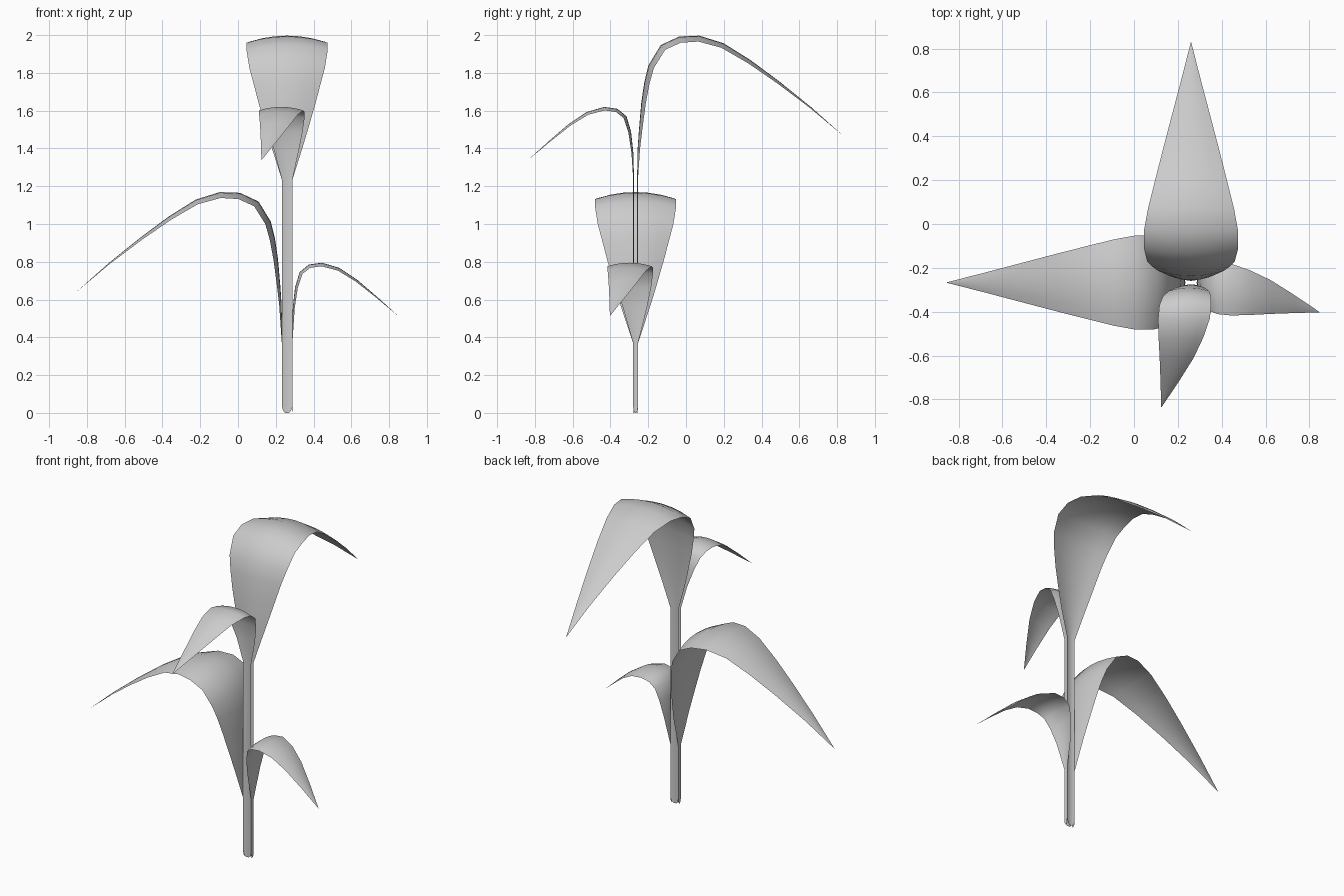
import bpy, bmesh, math
from mathutils import Vector, Matrix

if "Cube" in bpy.data.objects:
    bpy.data.objects.remove(bpy.data.objects["Cube"])

STEM = Vector((0.26, -0.267, 0))

# Blade rows: distance from stem, height, half width, sideways drift
BIG = [(0.003, 1.40, 0.080, 0), (0.010, 1.50, 0.110, 0), (0.022, 1.64, 0.150, 0),
       (0.038, 1.75, 0.178, 0), (0.060, 1.84, 0.200, 0), (0.125, 1.947, 0.215, 0),
       (0.223, 1.993, 0.214, 0), (0.330, 1.997, 0.197, 0), (0.458, 1.957, 0.167, 0),
       (0.600, 1.868, 0.131, 0), (0.750, 1.757, 0.091, 0), (0.920, 1.62, 0.045, 0),
       (1.088, 1.47, 0.001, 0)]
SMALL = [(0.004, 1.38, 0.063, -0.003), (0.016, 1.49, 0.092, -0.010),
         (0.040, 1.57, 0.110, -0.018), (0.088, 1.61, 0.118, -0.026),
         (0.158, 1.62, 0.118, -0.032), (0.250, 1.593, 0.102, -0.046),
         (0.345, 1.53, 0.077, -0.066), (0.450, 1.44, 0.041, -0.098),
         (0.560, 1.34, 0.001, -0.135)]


def leaf(name, blade, turn, offset, drop, stalk_top, stalk_w):
    """Arched strip: a rounded stalk from the ground that widens into a bent blade."""
    stalk = [(0, 0, stalk_w * 0.35, 0), (0, 0.012, stalk_w * 0.75, 0),
             (0, 0.035, stalk_w, 0), (0, stalk_top, stalk_w, 0)]
    rows = stalk + [(d, z - drop, w, s) for d, z, w, s in blade]
    spine = [Vector((d, z)) for d, z, w, s in rows]
    bm = bmesh.new()
    grid = []
    for i, (d, z, w, s) in enumerate(rows):
        a, b = spine[max(i - 1, 0)], spine[min(i + 1, len(rows) - 1)]
        t = (b - a).normalized()
        n = Vector((-t.y, t.x))
        sag = 0.16 * w
        line = []
        for k in range(-3, 4):
            u = k / 3
            p = spine[i] - n * sag * u * u
            # outward is -y before turning, sideways is x
            line.append(bm.verts.new((s + u * w, -(p.x + offset), p.y)))
        grid.append(line)
    for r0, r1 in zip(grid, grid[1:]):
        for k in range(6):
            bm.faces.new((r0[k], r0[k + 1], r1[k + 1], r1[k]))
    bm.transform(Matrix.Translation(STEM) @ Matrix.Rotation(math.radians(turn), 4, 'Z'))
    for f in bm.faces:
        f.smooth = True
    me = bpy.data.meshes.new(name)
    bm.to_mesh(me)
    bm.free()
    ob = bpy.data.objects.new(name, me)
    bpy.context.collection.objects.link(ob)


# Upper pair, then the lower pair turned a quarter with narrower stalks
leaf("upper_front_leaf", SMALL, 0, 0.008, 0, 1.235, 0.028)
leaf("upper_back_leaf", BIG, 180, 0.008, 0, 1.235, 0.028)
leaf("lower_right_leaf", SMALL, 90, 0.026, 0.825, 0.37, 0.013)
leaf("lower_left_leaf", BIG, 270, 0.026, 0.828, 0.37, 0.013)
